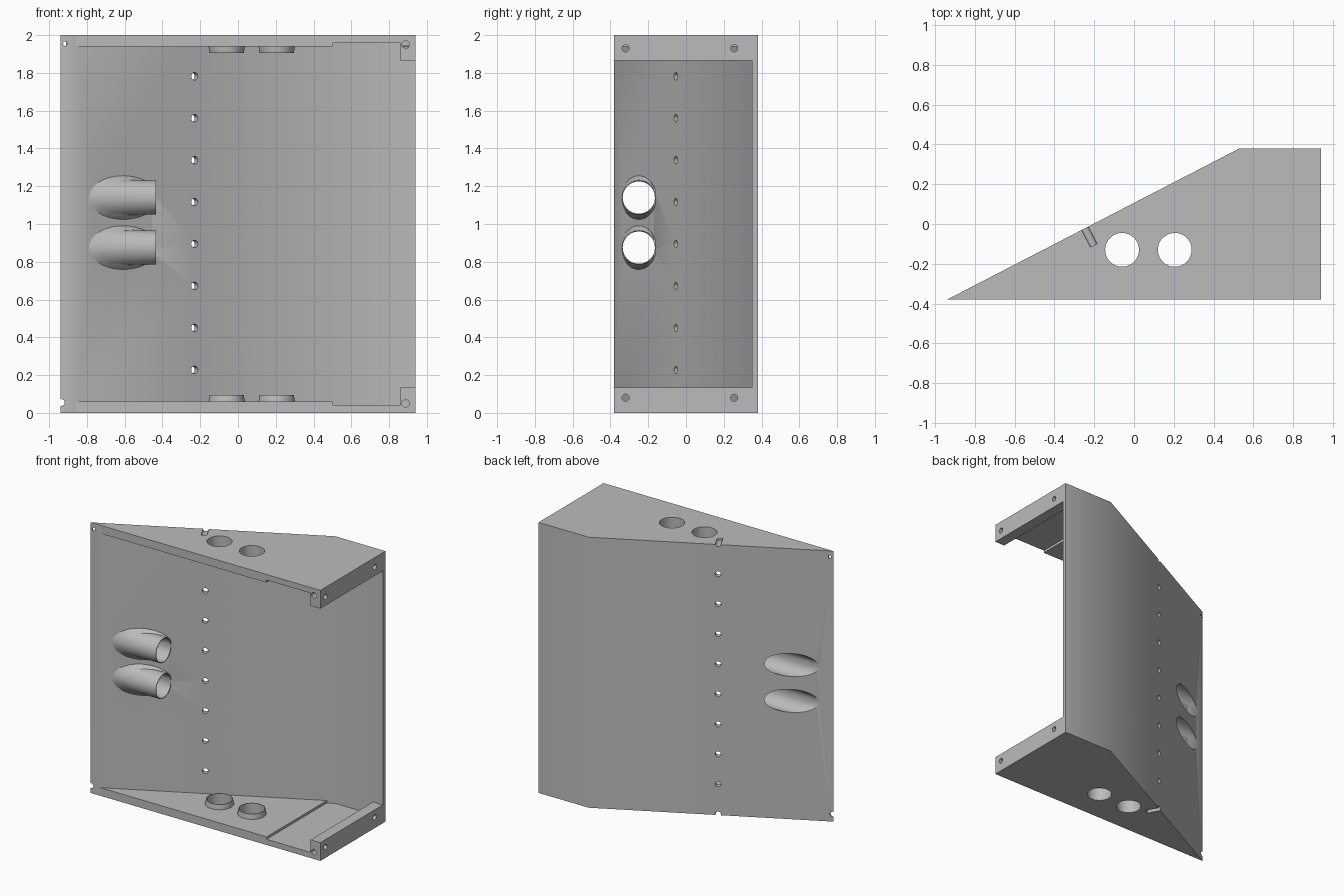
import bpy, bmesh, math
from mathutils import Matrix, Vector

if "Cube" in bpy.data.objects:
    bpy.data.objects.remove(bpy.data.objects["Cube"])

grey = bpy.data.materials.new("plain grey")
grey.use_nodes = True
grey.diffuse_color = (0.5, 0.5, 0.5, 1)
grey.node_tree.nodes["Principled BSDF"].inputs["Base Color"].default_value = (0.5, 0.5, 0.5, 1)

TIP, INNER_TIP, END, HALF = -0.94, -0.86, 0.94, 0.38
BEND, INNER_BEND, INNER_Y = 0.53, 0.552, 0.35
BAR_X, SEGS = 0.86, 48
RUN = (BEND - TIP) / (2 * HALF)
WALL_NORMAL = Vector((1, -RUN, 0)).normalized()
PORTS = (0.875, 1.14)          # heights of the side tubes
VENTS = (-0.06, 0.205)         # x of the holes in top and bottom
PORT_Y, VENT_Y, BORE = -0.25, -0.13, 0.085


def make_object(name, bm):
    bmesh.ops.recalc_face_normals(bm, faces=bm.faces)
    mesh = bpy.data.meshes.new(name)
    bm.to_mesh(mesh)
    bm.free()
    mesh.materials.append(grey)
    obj = bpy.data.objects.new(name, mesh)
    bpy.context.collection.objects.link(obj)
    return obj


def prism(name, outline, z0, z1):
    bm = bmesh.new()
    face = bm.faces.new([bm.verts.new((x, y, z0)) for x, y in outline])
    grown = bmesh.ops.extrude_face_region(bm, geom=[face])["geom"]
    moved = [v for v in grown if isinstance(v, bmesh.types.BMVert)]
    bmesh.ops.translate(bm, verts=moved, vec=(0, 0, z1 - z0))
    return make_object(name, bm)


def loft(name, rings):
    bm = bmesh.new()
    loops = [[bm.verts.new(p) for p in ring] for ring in rings]
    for a, b in zip(loops, loops[1:]):
        for i in range(SEGS):
            j = (i + 1) % SEGS
            bm.faces.new((a[i], a[j], b[j], b[i]))
    bm.faces.new(loops[0])
    bm.faces.new(loops[-1])
    return make_object(name, bm)


def add_drill(bm, centre, axis, radius, length, segs=SEGS):
    turn = Vector(axis).to_track_quat("Z", "Y").to_matrix().to_4x4()
    bmesh.ops.create_cone(bm, cap_ends=True, segments=segs, radius1=radius, radius2=radius,
                          depth=length, matrix=Matrix.Translation(centre) @ turn)


def wall_x(y):
    return TIP + (y + HALF) * RUN


# Folded back wall
parts = [prism("back_wall", [(TIP, -HALF), (INNER_TIP, -HALF), (INNER_BEND, INNER_Y),
                             (END, INNER_Y), (END, HALF), (BEND, HALF)], 0, 2)]


# Stepped end plates, end bars and vent collars, mirrored bottom to top
def flip(z, top):
    return 2 - z if top else z


for top, label in ((False, "bottom"), (True, "top")):
    step = 0.5
    step_y = -HALF + (step - INNER_TIP) / RUN
    parts.append(prism(label + "_plate", [(INNER_TIP, -HALF), (step, -HALF), (step, step_y)],
                       flip(0, top), flip(0.06, top)))
    parts.append(prism(label + "_plate_end", [(step, -HALF), (BAR_X, -HALF), (BAR_X, INNER_Y),
                                              (INNER_BEND, INNER_Y), (step, step_y)],
                       flip(0, top), flip(0.042, top)))
    parts.append(prism(label + "_end_bar", [(BAR_X, -HALF), (END, -HALF), (END, INNER_Y),
                                            (BAR_X, INNER_Y)], flip(0, top), flip(0.135, top)))
    for n, x in enumerate(VENTS):
        rings = []
        for r, z in ((0.097, 0.05), (0.097, 0.06), (0.09, 0.096)):
            rings.append([(x + r * math.cos(a), VENT_Y + r * math.sin(a), flip(z, top))
                          for a in (math.tau * i / SEGS for i in range(SEGS))])
        parts.append(loft(f"{label}_vent_collar_{n + 1}", rings))

# Side tubes flaring out of the slanted wall
TUBE_END = -0.435
for n, z in enumerate(PORTS):
    rings = []
    for ry, rz, shift in ((0.094, 0.12, 0.05), (0.093, 0.115, 0.085), (0.09, 0.092, 0.13), (0.09, 0.09, 1)):
        ring = []
        for i in range(SEGS):
            a = math.tau * i / SEGS
            y = PORT_Y + ry * math.cos(a)
            ring.append((min(wall_x(y) + shift, TUBE_END + shift * 0.001), y, z + rz * math.sin(a)))
        rings.append(ring)
    parts.append(loft(f"side_tube_{n + 1}", rings))

# Drills for every hole
bm = bmesh.new()
for x in VENTS:
    add_drill(bm, (x, VENT_Y, 1), (0, 0, 1), BORE, 3)
for z in PORTS:
    add_drill(bm, (-0.7, PORT_Y, z), (1, 0, 0), BORE, 0.6)
seam_y = -HALF + (-0.23 - INNER_TIP) / RUN
for i in range(10):
    add_drill(bm, (-0.23, seam_y, 0.006 + 0.222 * i), WALL_NORMAL, 0.02, 0.12, 16)
for z in (0.05, 1.95):
    add_drill(bm, (0.888, -HALF, z), (0, 1, 0), 0.02, 0.09, 16)
for z in (0.08, 1.93):
    for y in (-0.32, 0.255):
        add_drill(bm, (0.9, y, z), (1, 0, 0), 0.019, 0.2, 16)
add_drill(bm, (-0.935, -HALF, 0.055), (0, 1, 0), 0.018, 0.1, 16)
add_drill(bm, (-0.915, -HALF, 1.955), (0, 1, 0), 0.012, 0.03, 16)
drills = make_object("drills", bm)
drills.hide_render = True

# Cut the holes, keep the results, then smooth the round surfaces
for obj in parts:
    cut = obj.modifiers.new("holes", "BOOLEAN")
    cut.operation, cut.solver, cut.object = "DIFFERENCE", "EXACT", drills
    cut.use_self = True
bpy.context.view_layer.update()
graph = bpy.context.evaluated_depsgraph_get()
results = [bpy.data.meshes.new_from_object(obj.evaluated_get(graph)) for obj in parts]
for obj, mesh in zip(parts, results):
    obj.modifiers.clear()
    obj.data = mesh
    obj.select_set(True)
bpy.data.objects.remove(drills)
bpy.context.view_layer.objects.active = parts[0]
bpy.ops.object.shade_smooth_by_angle(angle=math.radians(30))
